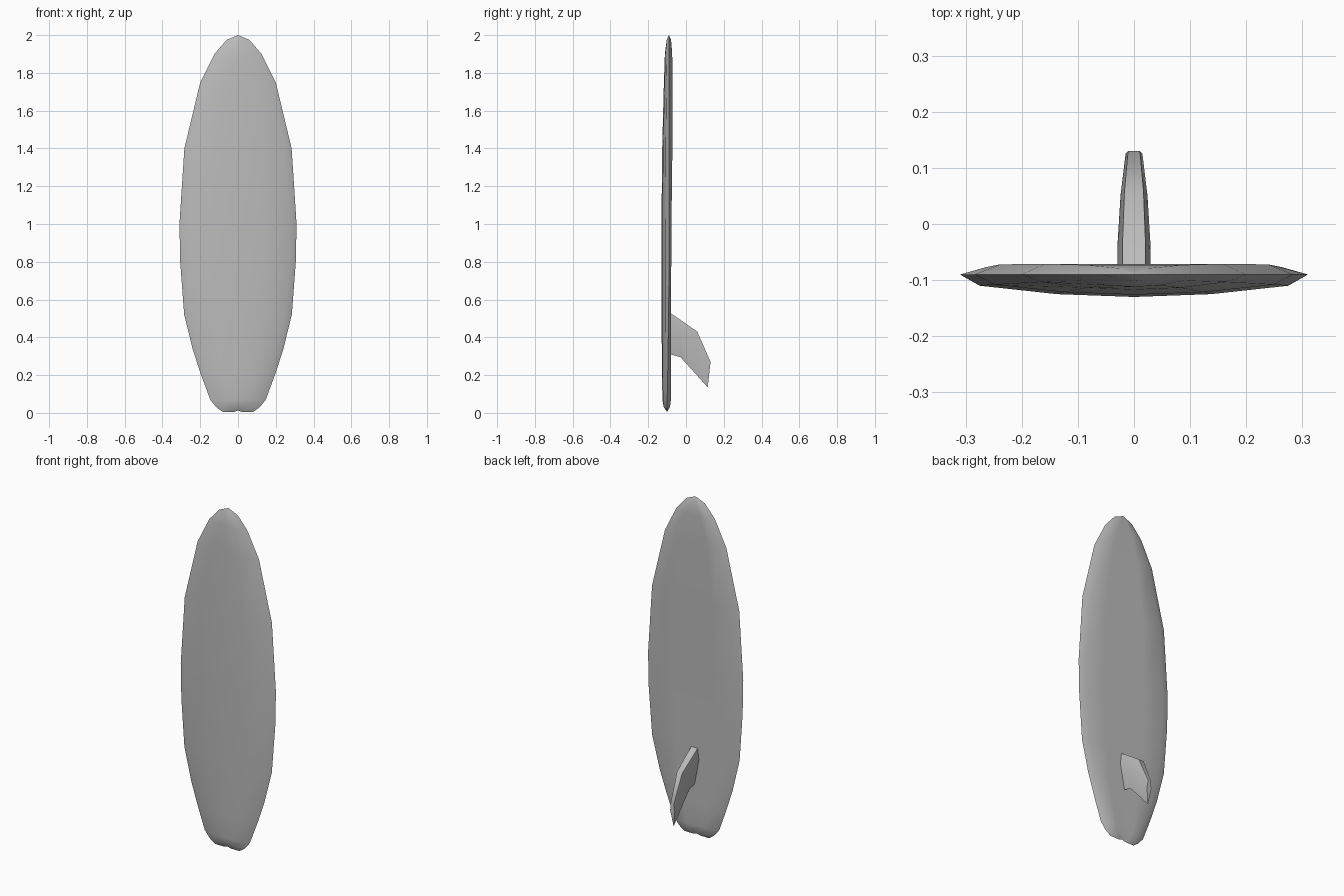
import bpy
import bmesh
import math

cube = bpy.data.objects.get("Cube")
if cube:
    bpy.data.objects.remove(cube, do_unlink=True)

grey = bpy.data.materials.new("light_grey")
grey.use_nodes = True
colour = (0.5, 0.5, 0.5, 1)
grey.diffuse_color = colour
grey.node_tree.nodes["Principled BSDF"].inputs["Base Color"].default_value = colour


def loft(name, sections, angle):
    """Skin closed rings of points, weld collapsed ends and cap open ones."""
    bm = bmesh.new()
    rings = [[bm.verts.new(p) for p in ring] for ring in sections]
    n = len(rings[0])
    for a, b in zip(rings, rings[1:]):
        for i in range(n):
            j = (i + 1) % n
            bm.faces.new((a[i], a[j], b[j], b[i]))
    bmesh.ops.remove_doubles(bm, verts=bm.verts, dist=0.0005)
    bmesh.ops.holes_fill(bm, edges=[e for e in bm.edges if e.is_boundary], sides=0)
    bmesh.ops.recalc_face_normals(bm, faces=bm.faces)
    mesh = bpy.data.meshes.new(name)
    bm.to_mesh(mesh)
    bm.free()
    mesh.materials.append(grey)
    obj = bpy.data.objects.new(name, mesh)
    bpy.context.collection.objects.link(obj)
    bpy.ops.object.select_all(action='DESELECT')
    obj.select_set(True)
    bpy.context.view_layer.objects.active = obj
    bpy.ops.object.shade_smooth_by_angle(angle=math.radians(angle))
    return obj


def board_ring(z, half, front, rail, back, notch):
    """Crowned front, sharp rail, flat back; the notch lifts the centre line."""
    inner = max(half - 0.035, half * 0.4)
    edge = front + (rail - front) * 0.5
    mid = front + (edge - front) * 0.25
    side = [(0, front, z + notch), (inner * 0.5, mid, z), (inner, edge, z),
            (half, rail, z), (inner * 0.96, back, z), (inner * 0.5, back, z),
            (0, back, z + notch)]
    return side + [(-x, y, h) for x, y, h in side[-2:0:-1]]


# Board stations: height, half width, front, rail, back, centre notch
stations = [
    (0.005, 0.08, -0.10, -0.10, -0.10, 0.007),
    (0.03, 0.115, -0.12, -0.10, -0.085, 0.012),
    (0.07, 0.147, -0.125, -0.10, -0.08, 0),
    (0.2, 0.195, -0.127, -0.097, -0.079, 0),
    (0.33, 0.238, -0.128, -0.095, -0.079, 0),
    (0.52, 0.285, -0.13, -0.092, -0.079, 0),
    (0.8, 0.306, -0.13, -0.09, -0.078, 0),
    (1.0, 0.31, -0.13, -0.09, -0.077, 0),
    (1.4, 0.284, -0.126, -0.09, -0.072, 0),
    (1.75, 0.2, -0.117, -0.09, -0.071, 0),
    (1.9, 0.125, -0.112, -0.09, -0.073, 0),
    (1.975, 0.06, -0.102, -0.09, -0.079, 0),
    (2.0, 0, -0.09, -0.09, -0.09, 0),
]
loft("board", [board_ring(*s) for s in stations], 55)


def fin_ring(lead, trail, thick):
    """Blunt leading edge, thickest a third back, sharp trailing edge."""
    def at(t, x):
        return (x, lead[0] + (trail[0] - lead[0]) * t,
                lead[1] + (trail[1] - lead[1]) * t)
    return [at(0, thick * 0.7), at(0.3, thick), at(1, 0),
            at(0.3, -thick), at(0, -thick * 0.7)]


# Swept fin on the back, from its root inside the board to the tip
loft("fin", [
    fin_ring((-0.1, 0.54), (-0.1, 0.315), 0.029),
    fin_ring((-0.03, 0.493), (-0.03, 0.295), 0.029),
    fin_ring((0.06, 0.43), (0.03, 0.23), 0.024),
    fin_ring((0.13, 0.27), (0.115, 0.135), 0.015),
], 50)
